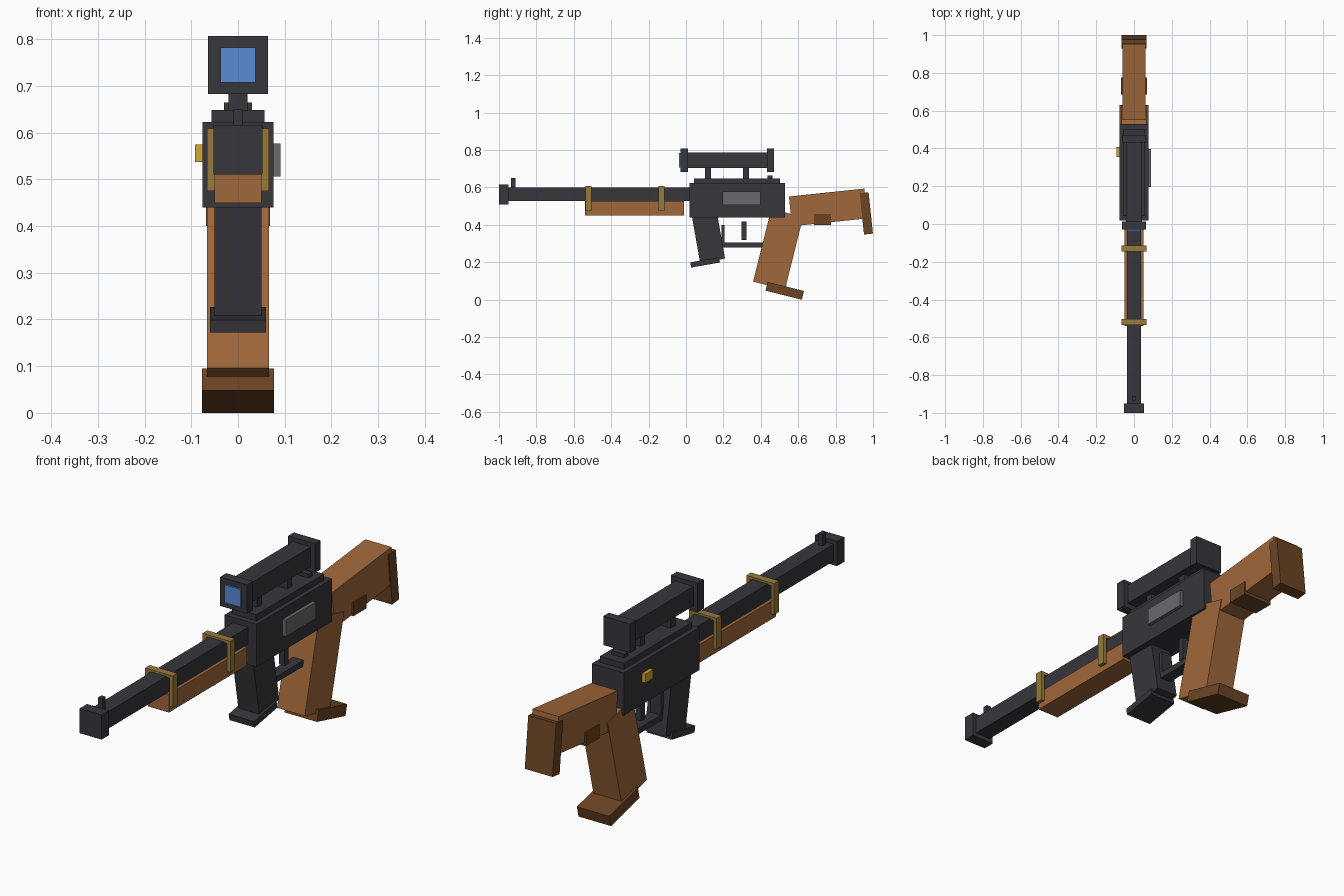
import bpy, math

if "Cube" in bpy.data.objects:
    bpy.data.objects.remove(bpy.data.objects["Cube"])


def material(name, rgb):
    # sRGB 0-255 to linear
    lin = [(c / 255 / 12.92) if c < 10 else ((c / 255 + 0.055) / 1.055) ** 2.4 for c in rgb]
    m = bpy.data.materials.new(name)
    m.diffuse_color = (*lin, 1)
    m.use_nodes = True
    m.node_tree.nodes["Principled BSDF"].inputs["Base Color"].default_value = m.diffuse_color
    return m


METAL = material("dark gunmetal", (55, 54, 60))
WOOD = material("walnut wood", (160, 103, 58))
DARK_WOOD = material("dark wood", (108, 68, 36))
BRASS = material("dull brass", (152, 123, 60))
GOLD = material("bright gold", (208, 168, 50))
GREY = material("port grey", (106, 105, 108))
GLASS = material("blue glass", (90, 140, 212))


def block(name, mat, x, y, z, tilt=0):
    """Box from (min, max) ranges, tilted about its centre around x (degrees)."""
    ranges = (x, y, z)
    bpy.ops.mesh.primitive_cube_add(size=1, location=[(a + b) / 2 for a, b in ranges])
    ob = bpy.context.object
    ob.name = name
    ob.scale = [b - a for a, b in ranges]
    ob.rotation_euler.x = math.radians(tilt)
    ob.data.materials.append(mat)
    return ob


def tilted(name, mat, half_w, centre, size, tilt):
    """Box in the side plane given by centre (y, z) and size (length, height)."""
    (cy, cz), (l, h) = centre, size
    return block(name, mat, (-half_w, half_w), (cy - l / 2, cy + l / 2),
                 (cz - h / 2, cz + h / 2), tilt)


def sym(w):
    return (-w, w)


# barrel, muzzle and front sight
block("muzzle", METAL, sym(0.052), (-1.0, -0.95), (0.51, 0.616))
block("barrel", METAL, sym(0.036), (-0.95, 0.02), (0.527, 0.60))
block("front_sight", METAL, sym(0.01), (-0.935, -0.912), (0.60, 0.65))
block("handguard", WOOD, sym(0.05), (-0.54, -0.01), (0.45, 0.528))

# brass bands: two side straps and a bar across the barrel
for i, y in enumerate((-0.52, -0.13)):
    span = (y - 0.016, y + 0.016)
    block(f"band_top_{i}", BRASS, sym(0.066), span, (0.596, 0.609))
    for side in (-1, 1):
        xs = sorted((side * 0.05, side * 0.066))
        block(f"band_strap_{i}_{side}", BRASS, xs, span, (0.475, 0.596))

# receiver with rail, rear sight, ejection port and bolt knob
block("receiver", METAL, sym(0.076), (0.018, 0.53), (0.44, 0.623))
block("top_rail", METAL, sym(0.057), (0.042, 0.502), (0.623, 0.649))
block("rear_sight", METAL, sym(0.03), (0.437, 0.462), (0.649, 0.665))
block("ejection_port", GREY, (0.076, 0.091), (0.195, 0.398), (0.506, 0.577))
block("bolt_knob", GOLD, (-0.092, -0.076), (0.354, 0.407), (0.537, 0.575))

# scope
for i, y in enumerate((0.117, 0.322)):
    block(f"scope_mount_{i}", METAL, sym(0.02), (y - 0.016, y + 0.016), (0.649, 0.71))
block("scope_tube", METAL, sym(0.043), (0.0, 0.44), (0.704, 0.788))
block("scope_front", METAL, sym(0.064), (-0.03, 0.012), (0.683, 0.807))
block("scope_rear", METAL, sym(0.064), (0.432, 0.47), (0.683, 0.807))
block("scope_lens", GLASS, sym(0.038), (-0.038, -0.03), (0.707, 0.783))

# magazine, leaning forward at the top
tilted("magazine", METAL, 0.05, (0.116, 0.356), (0.135, 0.30), 10)
tilted("magazine_base", METAL, 0.06, (0.102, 0.199), (0.156, 0.028), 10)

# trigger and guard
block("guard_post", METAL, sym(0.025), (0.19, 0.207), (0.28, 0.40))
block("guard_bar", METAL, sym(0.025), (0.19, 0.42), (0.28, 0.305))
block("trigger", METAL, sym(0.013), (0.298, 0.324), (0.32, 0.418))

# rear grip and its foot
tilted("grip", WOOD, 0.066, (0.4925, 0.269), (0.176, 0.40), -14)
tilted("grip_foot", DARK_WOOD, 0.077, (0.528, 0.0475), (0.20, 0.048), -14)

# shoulder stock, butt plate and side block
tilted("stock", WOOD, 0.062, (0.760, 0.493), (0.405, 0.16), 6)
tilted("butt_plate", DARK_WOOD, 0.066, (0.964, 0.461), (0.048, 0.222), 6)
block("stock_block", DARK_WOOD, sym(0.068), (0.685, 0.776), (0.40, 0.458))
